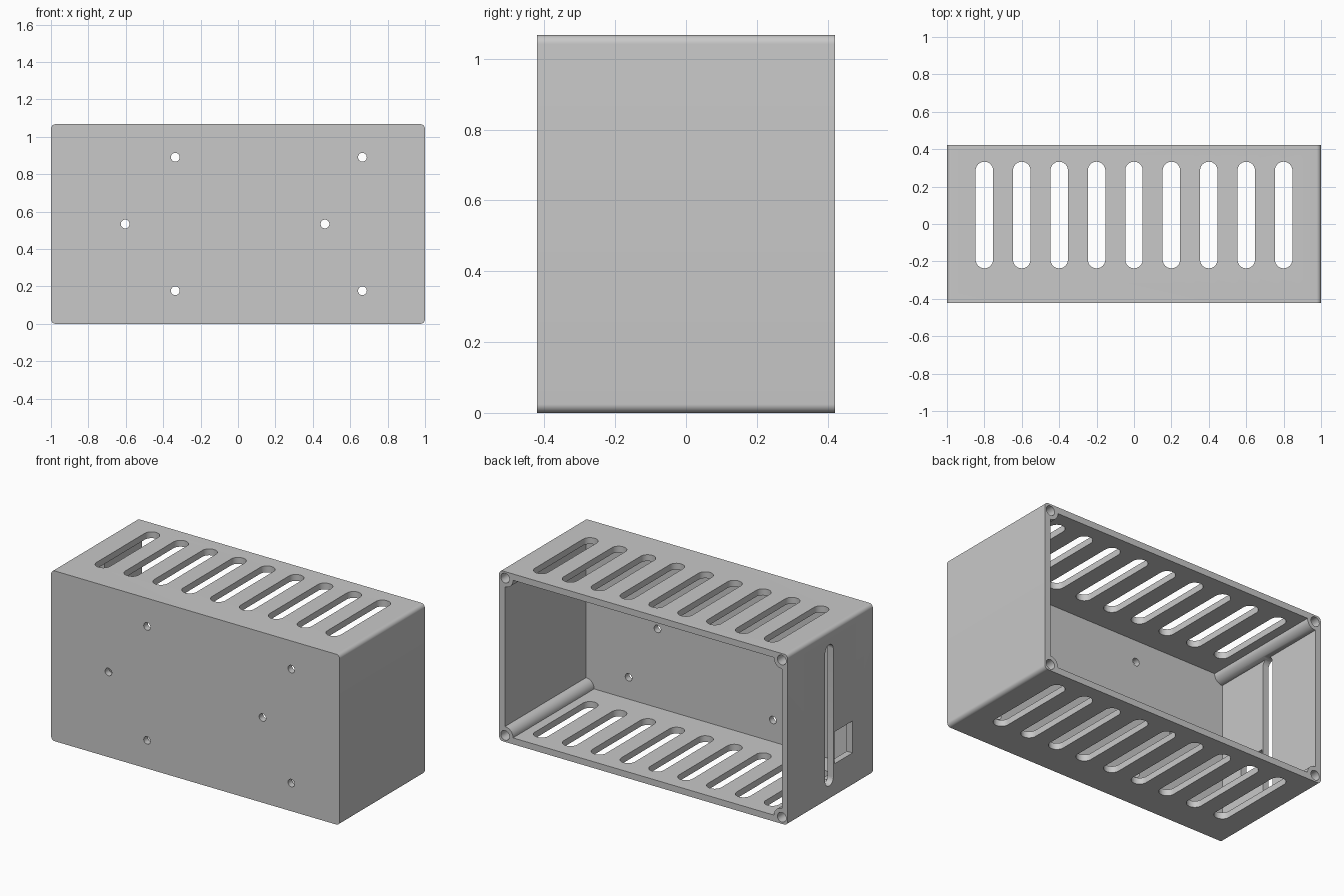
import bpy, bmesh, math
from mathutils import Vector

if "Cube" in bpy.data.objects:
    bpy.data.objects.remove(bpy.data.objects["Cube"], do_unlink=True)

W, D, H = 2.0, 0.843, 1.067      # outer width, depth, height
WALL = 0.04
MID = H / 2

grey = bpy.data.materials.new("light grey plastic")
grey.use_nodes = True
grey.diffuse_color = (0.58, 0.58, 0.58, 1)
grey.node_tree.nodes["Principled BSDF"].inputs["Base Color"].default_value = grey.diffuse_color


def rounded_rect(cu, cv, w, h, r, steps=10):
    """Outline of a rectangle with rounded corners (r = 0 keeps them sharp)."""
    pts = []
    for k, (su, sv) in enumerate([(1, 1), (-1, 1), (-1, -1), (1, -1)]):
        u, v = cu + su * (w / 2 - r), cv + sv * (h / 2 - r)
        for i in range(steps + 1 if r else 1):
            a = math.pi / 2 * (k + i / steps)
            p = (u + r * math.cos(a), v + r * math.sin(a))
            if not pts or math.dist(p, pts[-1]) > 1e-5:
                pts.append(p)
    if math.dist(pts[0], pts[-1]) < 1e-5:
        pts.pop()
    return pts


def prism(name, outline, axis, lo, hi):
    """Extrude a 2D outline along x, y or z between lo and hi."""
    place = {"x": lambda u, v, t: (t, u, v),
             "y": lambda u, v, t: (u, t, v),
             "z": lambda u, v, t: (u, v, t)}[axis]
    bm = bmesh.new()
    face = bm.faces.new([bm.verts.new(place(u, v, lo)) for u, v in outline])
    ext = bmesh.ops.extrude_face_region(bm, geom=[face])
    shift = Vector(place(0, 0, hi - lo))
    bmesh.ops.translate(bm, vec=shift,
                        verts=[g for g in ext["geom"] if isinstance(g, bmesh.types.BMVert)])
    bmesh.ops.recalc_face_normals(bm, faces=bm.faces)
    mesh = bpy.data.meshes.new(name)
    bm.to_mesh(mesh)
    bm.free()
    mesh.materials.append(grey)
    obj = bpy.data.objects.new(name, mesh)
    bpy.context.collection.objects.link(obj)
    return obj


def cut(target, cutter):
    """Subtract the cutter from the target, then discard the cutter."""
    mod = target.modifiers.new("cut", "BOOLEAN")
    mod.operation, mod.solver, mod.object = "DIFFERENCE", "EXACT", cutter
    bpy.context.view_layer.objects.active = target
    bpy.ops.object.modifier_apply(modifier=mod.name)
    bpy.data.objects.remove(cutter, do_unlink=True)


def circle(u, v, r):
    return rounded_rect(u, v, 2 * r, 2 * r, r, 8)


# Outer body with rounded long edges
box = prism("enclosure", rounded_rect(0, MID, W, H, 0.025), "y", -D / 2, D / 2)

# Cavity open at the back, leaving a full-length screw post in each corner
cavity = prism("cavity", rounded_rect(0, MID, W - 2 * WALL, H - 2 * WALL, 0),
               "y", -D / 2 + WALL, D / 2 + 0.1)
posts = [(sx * (W / 2 - 0.041), MID + sz * (MID - 0.041)) for sx in (-1, 1) for sz in (-1, 1)]
for x, z in posts:
    cut(cavity, prism("post", circle(x, z, 0.055), "y", -D, D))
cut(box, cavity)

# Blind screw holes in the posts
for x, z in posts:
    cut(box, prism("screw_hole", circle(x, z, 0.03), "y", D / 2 - 0.25, D))

# Vent slots through top and bottom
for i in range(9):
    x = -0.8 + 0.2 * i
    cut(box, prism("vent_slot", rounded_rect(x, 0.048, 0.0933, 0.57, 0.0466), "z", -0.1, H + 0.1))

# Mounting holes in the front wall
for x, z in [(-0.335, 0.357), (0.665, 0.357), (-0.335, -0.357), (0.665, -0.357),
             (-0.603, 0), (0.465, 0)]:
    cut(box, prism("mount_hole", circle(x, MID + z, 0.0235), "y", -D, 0))

# Tall slot and socket opening in the -x wall
cut(box, prism("side_slot", rounded_rect(0.01, MID, 0.08, 0.885, 0.0399), "x", -1.2, -0.8))
cut(box, prism("socket_opening", rounded_rect(-0.13, 0.31, 0.18, 0.2, 0), "x", -1.2, -0.8))

# Smooth the curved walls, keep the edges crisp
bpy.ops.object.select_all(action="DESELECT")
box.select_set(True)
bpy.context.view_layer.objects.active = box
bpy.ops.object.shade_smooth_by_angle(angle=math.radians(30))
